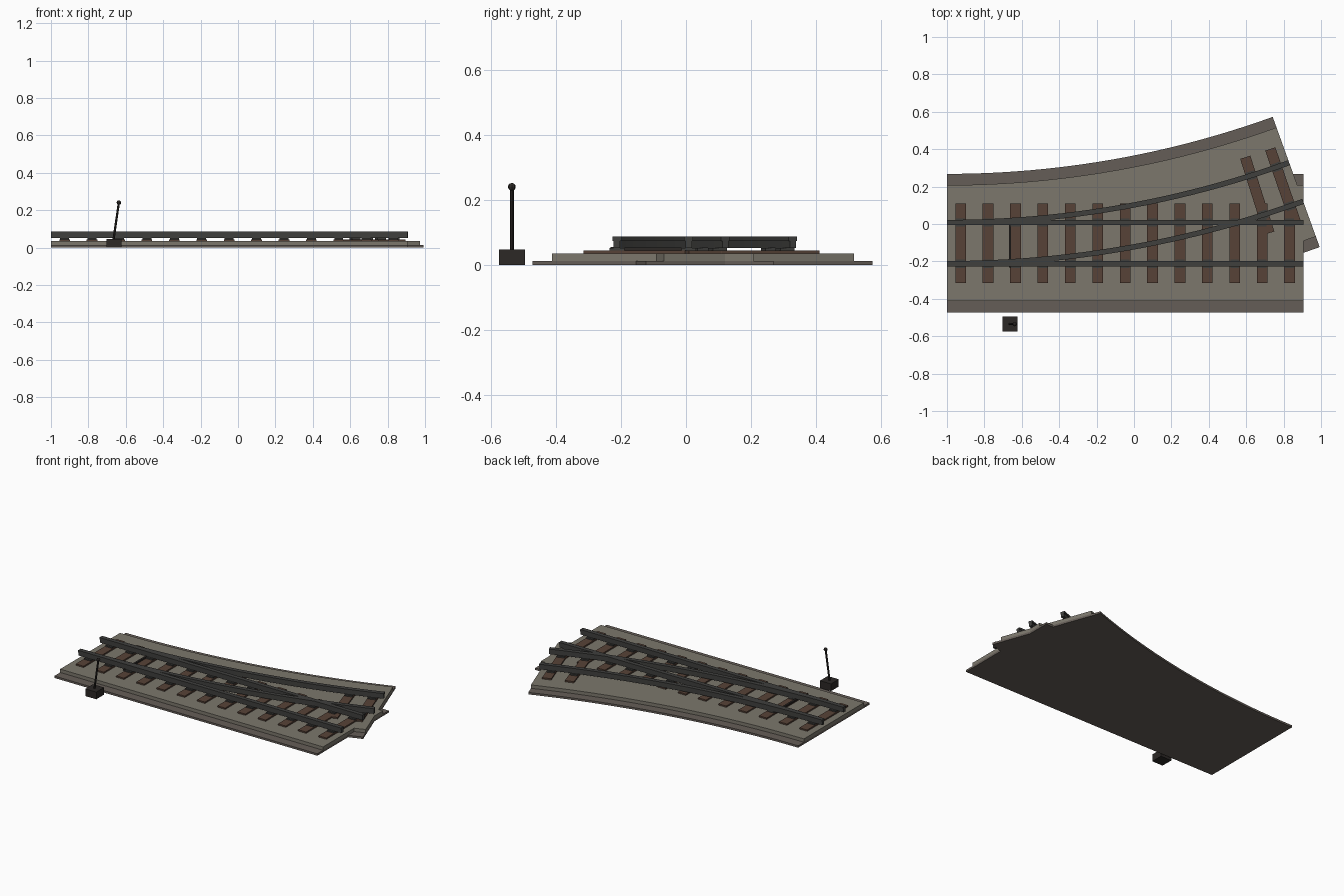
import bpy, bmesh, math
from mathutils import Vector, Matrix

if "Cube" in bpy.data.objects:
    bpy.data.objects.remove(bpy.data.objects["Cube"])

LENGTH = 1.905                 # length of each route
RADIUS = 5.5                   # radius of the diverging route
X0, Y0 = -1.0, -0.102          # shared start of both centrelines
GAUGE = 0.11                   # half distance between rails
COUNT = 13
PITCH = LENGTH / COUNT


def material(name, rgb):
    m = bpy.data.materials.new(name)
    m.diffuse_color = (*rgb, 1)
    m.use_nodes = True
    m.node_tree.nodes["Principled BSDF"].inputs["Base Color"].default_value = m.diffuse_color
    return m


STONE = material("ballast_stone", (0.20, 0.185, 0.15))
SHOULDER = material("shoulder_stone", (0.13, 0.11, 0.095))
WOOD = material("sleeper_wood", (0.095, 0.055, 0.038))
STEEL = material("rail_steel", (0.05, 0.05, 0.047))
DARK = material("dark_iron", (0.025, 0.021, 0.019))


def straight(s):
    return X0 + s, Y0, 0.0


def diverging(s):
    a = s / RADIUS
    return X0 + RADIUS * math.sin(a), Y0 + RADIUS * (1 - math.cos(a)), a


def finish(name, bm, mat):
    bmesh.ops.recalc_face_normals(bm, faces=bm.faces)
    me = bpy.data.meshes.new(name)
    bm.to_mesh(me)
    bm.free()
    me.materials.append(mat)
    ob = bpy.data.objects.new(name, me)
    bpy.context.collection.objects.link(ob)
    return ob


def sweep(name, route, profile, mat, offset=0.0):
    """Sweep a closed (across, height) profile along a route."""
    steps = 1 if route is straight else 24
    bm = bmesh.new()
    rings = []
    for i in range(steps + 1):
        x, y, a = route(LENGTH * i / steps)
        rings.append([bm.verts.new((x - math.sin(a) * (u + offset),
                                    y + math.cos(a) * (u + offset), z))
                      for u, z in profile])
    n = len(profile)
    for r, q in zip(rings, rings[1:]):
        for k in range(n):
            bm.faces.new((r[k], r[(k + 1) % n], q[(k + 1) % n], q[k]))
    bm.faces.new(rings[0])
    bm.faces.new(rings[-1])
    return finish(name, bm, mat)


def add_box(bm, centre, size, angle=0.0):
    m = (Matrix.Translation(centre) @ Matrix.Rotation(angle, 4, 'Z')
         @ Matrix.Diagonal((*size, 1)))
    bmesh.ops.create_cube(bm, size=1, matrix=m)


def slab(half, low, high):
    return [(-half, low), (half, low), (half, high), (-half, high)]


RAIL = [(-0.010, 0.052), (0.010, 0.052), (0.010, 0.074), (0.014, 0.074),
        (0.014, 0.087), (-0.014, 0.087), (-0.014, 0.074), (-0.010, 0.074)]

for label, route, first in (("straight", straight, 0), ("diverging", diverging, 11)):
    # stepped ballast bed
    sweep(label + "_shoulder", route, slab(0.37, 0.0, 0.013), SHOULDER)
    sweep(label + "_ballast", route, slab(0.31, 0.013, 0.035), STONE)
    # rails
    for side, off in (("left", GAUGE), ("right", -GAUGE)):
        sweep(f"{label}_{side}_rail", route, RAIL, STEEL, off)
    # sleepers and the plates that carry the rails
    wood, plates = bmesh.new(), bmesh.new()
    for i in range(first, COUNT):
        x, y, a = route((i + 0.5) * PITCH)
        add_box(wood, (x, y, 0.0395), (0.057, 0.425, 0.009), a)
        for off in (GAUGE, -GAUGE):
            add_box(plates, (x - math.sin(a) * off, y + math.cos(a) * off, 0.048),
                    (0.048, 0.045, 0.008), a)
    finish(label + "_sleepers", wood, WOOD)
    finish(label + "_rail_plates", plates, STEEL)

# throw rod between the switch points
bm = bmesh.new()
add_box(bm, (-0.663, Y0 - 0.01, 0.05), (0.012, 0.24, 0.010))
finish("throw_rod", bm, DARK)

# switch stand: box, leaning lever and knob
bm = bmesh.new()
add_box(bm, (-0.664, -0.535, 0.0235), (0.08, 0.08, 0.047))
finish("lever_box", bm, DARK)

foot, tip = Vector((-0.666, -0.535, 0.04)), Vector((-0.637, -0.535, 0.24))
axis = tip - foot
turn = axis.to_track_quat('Z', 'Y').to_matrix().to_4x4()
bm = bmesh.new()
bmesh.ops.create_cone(bm, cap_ends=True, segments=8, radius1=0.006, radius2=0.006,
                      depth=axis.length,
                      matrix=Matrix.Translation((foot + tip) / 2) @ turn)
finish("lever", bm, DARK)

bm = bmesh.new()
bmesh.ops.create_uvsphere(bm, u_segments=8, v_segments=6, radius=0.012,
                          matrix=Matrix.Translation(tip))
finish("lever_knob", bm, DARK)
